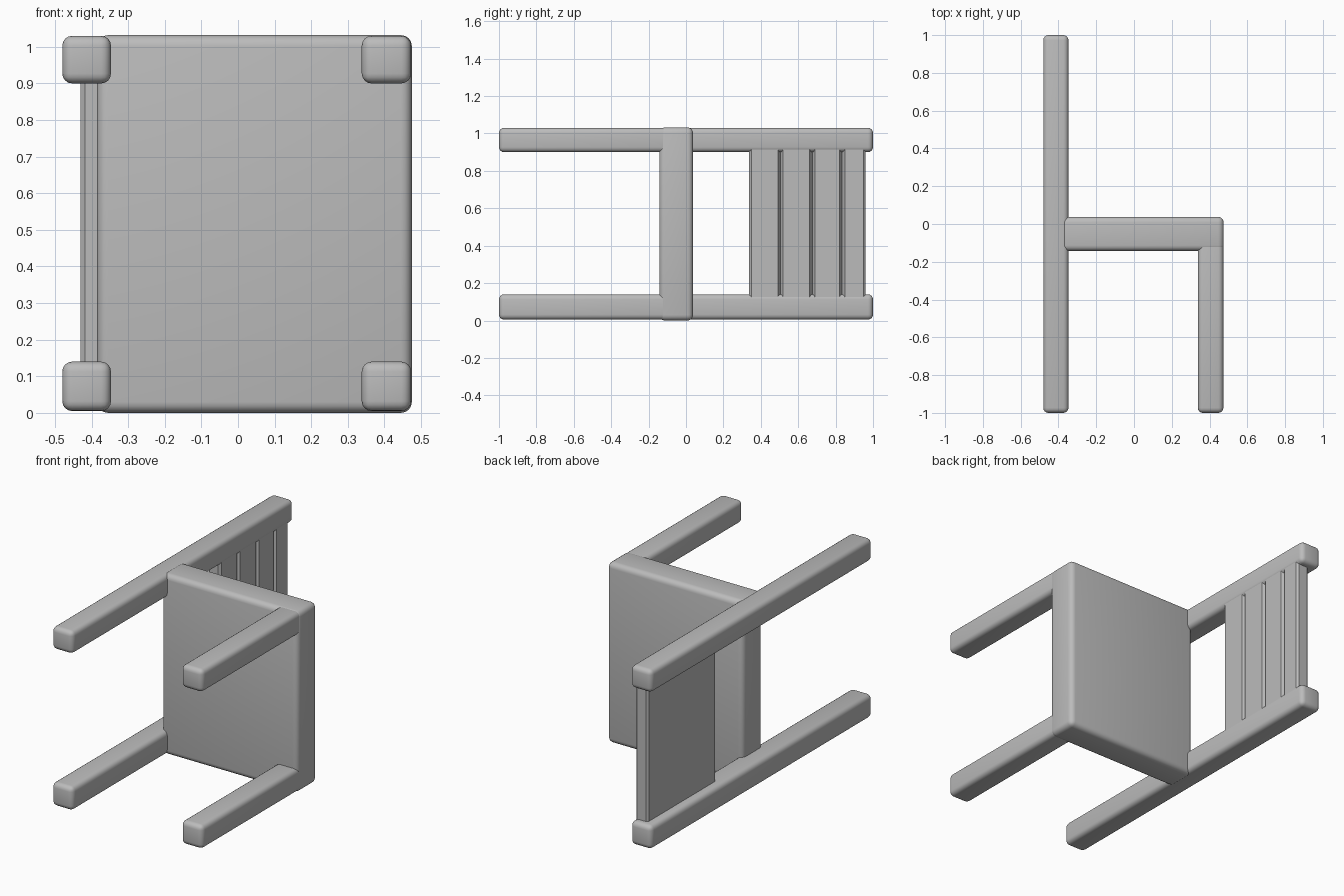
import bpy
import bmesh
import math

cube = bpy.data.objects.get("Cube")
if cube:
    bpy.data.objects.remove(cube, do_unlink=True)

grey = bpy.data.materials.new("plain_grey")
grey.use_nodes = True
COLOUR = (0.5, 0.5, 0.5, 1.0)
grey.diffuse_color = COLOUR
bsdf = next(n for n in grey.node_tree.nodes if n.type == "BSDF_PRINCIPLED")
bsdf.inputs["Base Color"].default_value = COLOUR
bsdf.inputs["Roughness"].default_value = 0.7


def finish(name, bm):
    """Turn a bmesh into a smooth-shaded object with the shared material."""
    bmesh.ops.recalc_face_normals(bm, faces=bm.faces[:])
    mesh = bpy.data.meshes.new(name)
    bm.to_mesh(mesh)
    bm.free()
    mesh.materials.append(grey)
    obj = bpy.data.objects.new(name, mesh)
    bpy.context.collection.objects.link(obj)
    bpy.ops.object.select_all(action="DESELECT")
    obj.select_set(True)
    bpy.context.view_layer.objects.active = obj
    bpy.ops.object.shade_smooth_by_angle(angle=math.radians(35))
    return obj


def rounded_box(name, xs, ys, zs, radius):
    """Box spanning the given ranges, with rounded edges."""
    bm = bmesh.new()
    bmesh.ops.create_cube(bm, size=1.0)
    for v in bm.verts:
        for i, (lo, hi) in enumerate((xs, ys, zs)):
            v.co[i] = lo if v.co[i] < 0 else hi
    bmesh.ops.bevel(bm, geom=bm.edges[:], offset=radius, segments=4,
                    profile=0.5, affect="EDGES")
    return finish(name, bm)


# The chair lies on its side: its legs point to -y and its backrest to +y
SIDES = {"lower": (0.005, 0.14), "upper": (0.9, 1.03)}

# Seat slab
rounded_box("seat", (-0.385, 0.475), (-0.143, 0.038), (0.0, 1.032), 0.03)

# Long rear posts (rear leg and backrest upright in one) and short front legs
for side, zs in SIDES.items():
    rounded_box(f"{side}_rear_post", (-0.48, -0.347), (-1.0, 1.0), zs, 0.027)
    rounded_box(f"{side}_front_leg", (0.338, 0.473), (-1.0, 0.0), zs, 0.027)

# Backrest panel: profile in x-y with grooves between the slats, extruded in z
FRONT, BACK = -0.35, -0.43
profile = [(BACK + 0.012, 0.338), (FRONT - 0.012, 0.338), (FRONT, 0.35)]
for y in (0.505, 0.675, 0.835):
    profile += [(FRONT, y - 0.014), (FRONT - 0.022, y), (FRONT, y + 0.014)]
profile += [(FRONT, 0.948), (FRONT - 0.012, 0.96),
            (BACK + 0.012, 0.96), (BACK, 0.948), (BACK, 0.35)]

bm = bmesh.new()
face = bm.faces.new([bm.verts.new((x, y, 0.11)) for x, y in profile])
top = bmesh.ops.extrude_face_region(bm, geom=[face])["geom"]
bmesh.ops.translate(bm, vec=(0, 0, 0.82),
                    verts=[g for g in top if isinstance(g, bmesh.types.BMVert)])
finish("backrest_slats", bm)
